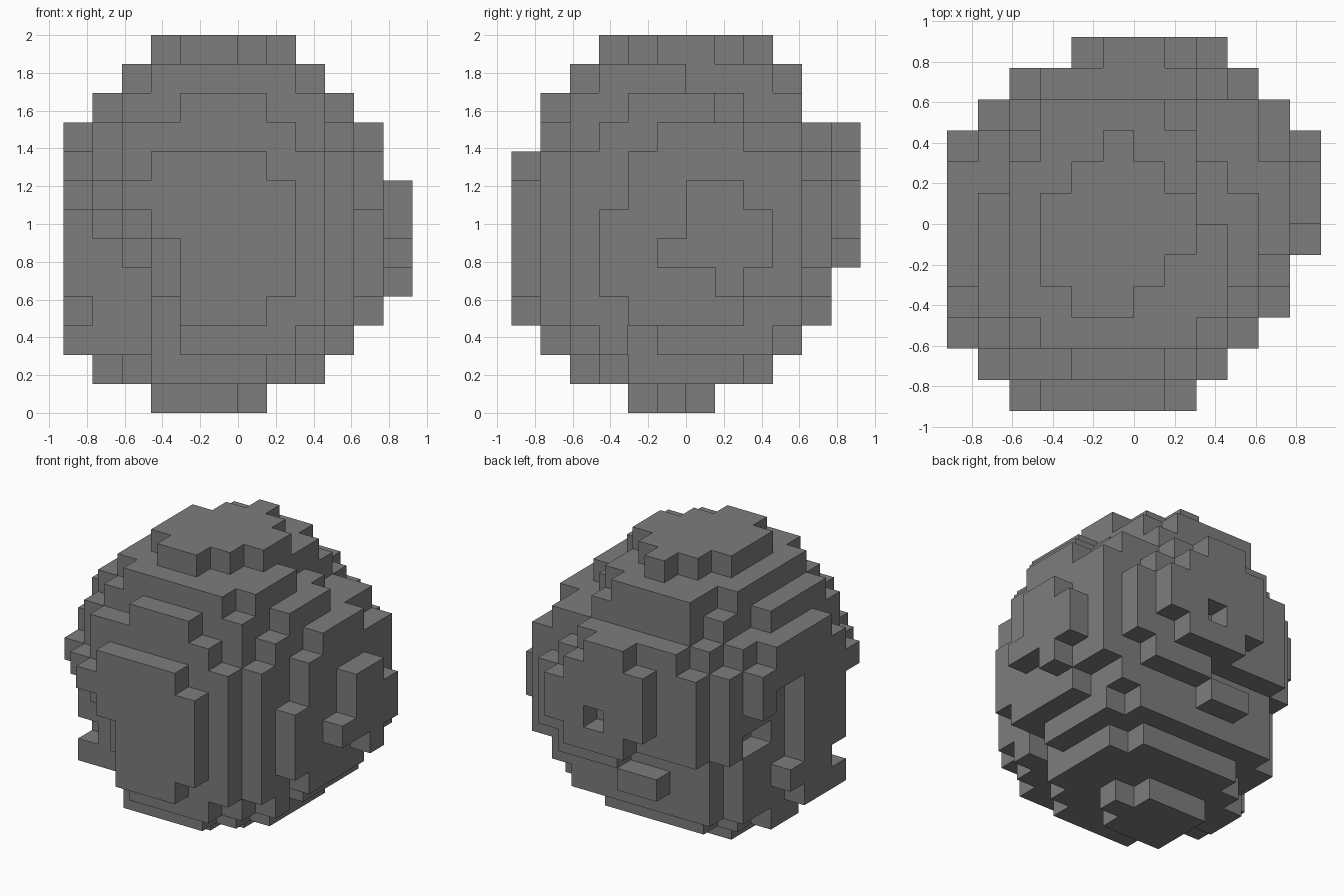
import bpy
import bmesh
from mathutils import Vector

default = bpy.data.objects.get("Cube")
if default:
    bpy.data.objects.remove(default, do_unlink=True)

STEP = 2 / 13          # edge of one block
WIDE, TALL = 12, 13    # block counts across and up
CENTRE = Vector((5, 5.5, 6))
REACH = 40             # squared radius in blocks


def span(value):
    """Turn a single index or an inclusive (first, last) pair into a range."""
    first, last = value if isinstance(value, tuple) else (value, value)
    return range(first, last + 1)


def cells(x, y, z):
    return {(i, j, k) for i in span(x) for j in span(y) for k in span(z)}


every = (0, WIDE - 1)
full = (0, TALL - 1)

# Round core
blocks = {c for c in cells(every, every, full)
          if (Vector(c) - CENTRE).length_squared <= REACH}


def add(x, y, z):
    blocks.update(cells(x, y, z))


def carve(x, y, z):
    blocks.difference_update(cells(x, y, z))


# Front plate
carve(x=every, y=0, z=full)
add(x=(3, 6), y=0, z=8)
add(x=(2, 7), y=0, z=7)
add(x=(3, 7), y=0, z=6)
add(x=(4, 7), y=0, z=(4, 5))
add(x=(4, 6), y=0, z=3)

# Step behind the front plate, cut away at its lower right
carve(x=9, y=1, z=full)
carve(x=8, y=1, z=9)
add(x=7, y=1, z=2)
carve(x=1, y=1, z=(5, 6))
carve(x=2, y=1, z=(3, 5))
carve(x=3, y=1, z=3)
carve(x=1, y=2, z=(3, 5))
carve(x=2, y=2, z=(1, 4))
add(x=3, y=2, z=1)

# Back plate with a one-block hole
carve(x=every, y=11, z=full)
add(x=(5, 6), y=11, z=9)
add(x=(4, 7), y=11, z=8)
add(x=(4, 8), y=11, z=(6, 7))
add(x=(5, 7), y=11, z=5)
carve(x=6, y=11, z=6)

# Step behind the back plate, with a short bar below it
carve(x=every, y=10, z=(0, 3))
carve(x=every, y=10, z=(10, 12))
carve(x=(0, 1), y=10, z=full)
carve(x=2, y=10, z=9)
carve(x=8, y=10, z=9)
carve(x=(2, 5), y=10, z=4)
add(x=(4, 5), y=10, z=3)
carve(x=0, y=9, z=full)
carve(x=1, y=9, z=(3, 4))
carve(x=1, y=9, z=9)
carve(x=every, y=9, z=1)

# Left side plate
carve(x=11, y=every, z=full)
add(x=11, y=(6, 7), z=7)
add(x=11, y=(6, 8), z=6)
add(x=11, y=(5, 8), z=5)
add(x=11, y=7, z=4)

# Step behind the left side plate
carve(x=10, y=every, z=full)
add(x=10, y=(5, 7), z=9)
add(x=10, y=(4, 9), z=(7, 8))
add(x=10, y=(3, 9), z=(4, 6))
add(x=10, y=(4, 7), z=3)
carve(x=9, y=2, z=9)
carve(x=9, y=4, z=2)

# Right side recess and lower ledge
carve(x=0, y=2, z=full)
add(x=0, y=2, z=7)
carve(x=0, y=(6, 8), z=(4, 6))
carve(x=0, y=(6, 7), z=7)
carve(x=0, y=7, z=3)
carve(x=1, y=(7, 8), z=5)
add(x=0, y=(3, 5), z=2)

# Top cap and the step under it
add(x=(3, 7), y=(5, 6), z=12)
add(x=(3, 6), y=4, z=12)
add(x=(4, 5), y=3, z=12)
add(x=5, y=8, z=12)
add(x=(3, 7), y=2, z=11)
add(x=(2, 8), y=3, z=11)
add(x=3, y=9, z=11)

# Cliff at the back left of the top
carve(x=8, y=(6, 9), z=11)
carve(x=9, y=3, z=10)
carve(x=9, y=(7, 9), z=10)
carve(x=8, y=(8, 9), z=10)

# Nicks at the back right of the top
carve(x=1, y=(7, 8), z=10)
carve(x=2, y=9, z=10)

# Bottom cap and the step over it
carve(x=every, y=every, z=0)
add(x=(3, 5), y=(4, 6), z=0)
add(x=6, y=5, z=0)
add(x=1, y=(5, 6), z=1)

# Skin the blocks: only faces without a neighbour are made
bm = bmesh.new()
corners = {}


def corner(point):
    key = tuple(round(v) for v in point)
    if key not in corners:
        x, y, z = key
        half = WIDE / 2
        corners[key] = bm.verts.new(((x - half) * STEP, (y - half) * STEP, z * STEP))
    return corners[key]


axes = [Vector((1, 0, 0)), Vector((0, 1, 0)), Vector((0, 0, 1))]
for block in sorted(blocks):
    for a in range(len(axes)):
        out, u, v = axes[a], axes[a - 2], axes[a - 1]
        for sign in (1, -1):
            if tuple(round(n) for n in Vector(block) + out * sign) in blocks:
                continue
            base = Vector(block) + (out if sign > 0 else Vector())
            loop = [base, base + u, base + u + v, base + v]
            bm.faces.new([corner(p) for p in loop[::sign]])

# Merge neighbouring flat faces into larger ones
bmesh.ops.dissolve_limit(bm, angle_limit=0.01, verts=bm.verts[:], edges=bm.edges[:])

mesh = bpy.data.meshes.new("block_boulder")
bm.to_mesh(mesh)
bm.free()
boulder = bpy.data.objects.new("block_boulder", mesh)
bpy.context.collection.objects.link(boulder)

# Plain grey stone
grey = (0.205, 0.205, 0.205, 1)
stone = bpy.data.materials.new("stone_grey")
stone.use_nodes = True
stone.diffuse_color = grey
shader = stone.node_tree.nodes["Principled BSDF"]
shader.inputs["Base Color"].default_value = grey
mesh.materials.append(stone)
